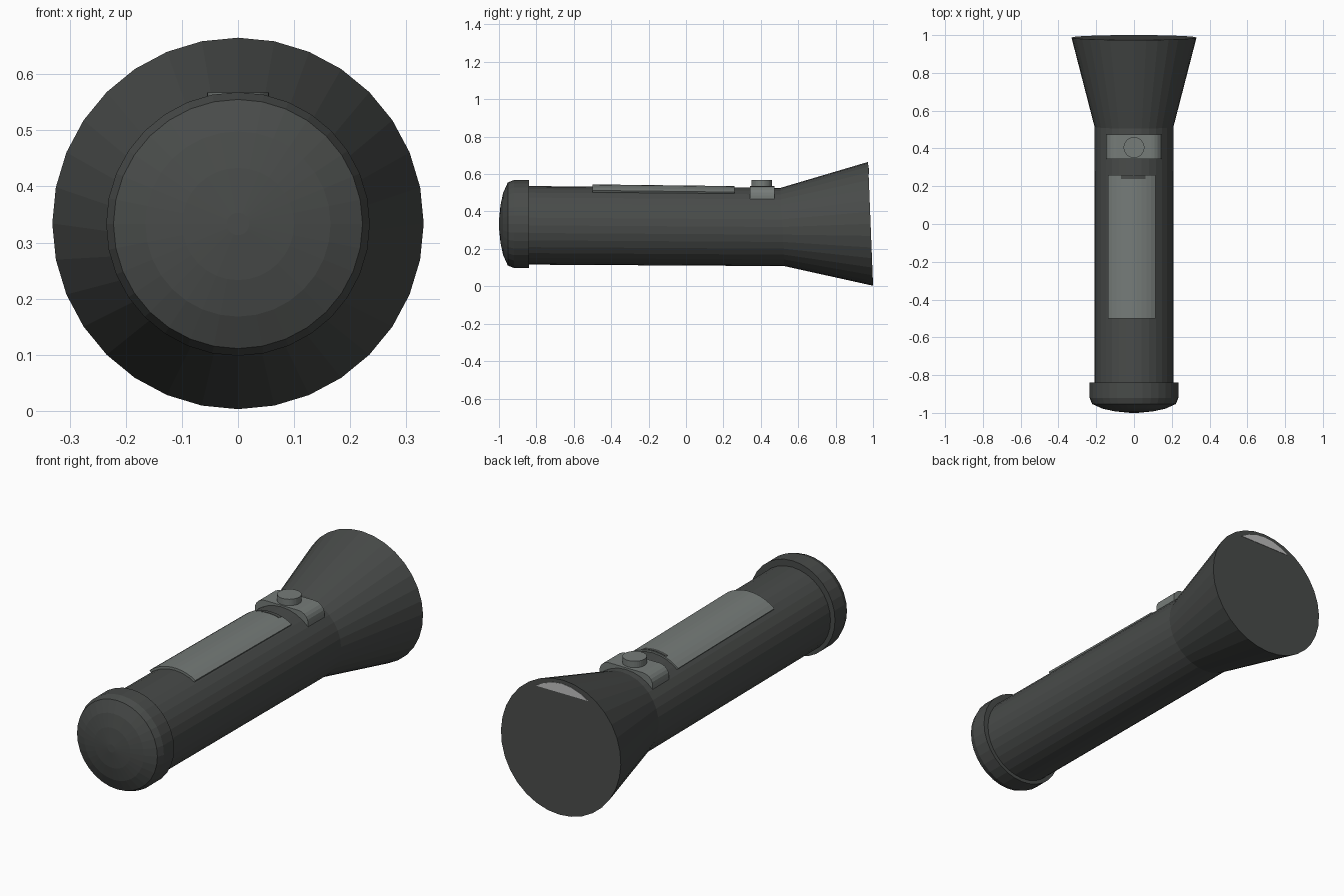
import bpy, bmesh, math
from math import sin, cos, radians, pi

if "Cube" in bpy.data.objects:
    bpy.data.objects.remove(bpy.data.objects["Cube"])

N = 32


def material(name, c):
    m = bpy.data.materials.new(name)
    m.diffuse_color = (*c, 1)
    m.use_nodes = True
    m.node_tree.nodes["Principled BSDF"].inputs["Base Color"].default_value = m.diffuse_color
    return m


DARK = material("dark_casing", (0.065, 0.07, 0.067))
MID = material("grey_trim", (0.18, 0.20, 0.19))
LIGHT = material("bright_reflector", (0.5, 0.5, 0.5))


def finish(name, bm, mat):
    bmesh.ops.recalc_face_normals(bm, faces=bm.faces)
    me = bpy.data.meshes.new(name)
    bm.to_mesh(me)
    bm.free()
    me.materials.append(mat)
    ob = bpy.data.objects.new(name, me)
    bpy.context.collection.objects.link(ob)
    return ob


def loft(name, loops, mat):
    """Skin a closed solid through matching loops of points."""
    bm = bmesh.new()
    rows = [[bm.verts.new(p) for p in loop] for loop in loops]
    for a, b in zip(rows, rows[1:]):
        n = len(a)
        for i in range(n):
            bm.faces.new((a[i], a[(i + 1) % n], b[(i + 1) % n], b[i]))
    bm.faces.new(rows[0])
    bm.faces.new(rows[-1])
    return finish(name, bm, mat)


def ring(y, zc, r, slope=0.0):
    """Circle around the long axis, its top leaning back by slope."""
    return [(r * sin(2 * pi * i / N),
             y - slope * r * cos(2 * pi * i / N),
             zc + r * cos(2 * pi * i / N)) for i in range(N)]


def prism(name, profile, y0, y1, mat, drop=0.0):
    """Extrude an x-z outline along y, sinking by drop at the far end."""
    return loft(name, [[(x, y0, z) for x, z in profile],
                       [(x, y1, z - drop) for x, z in profile]], mat)


def arc_band(zc, r_out, r_in, a0, a1, n=10):
    """Curved strip outline hugging the barrel."""
    angles = [radians(a0 + (a1 - a0) * i / n) for i in range(n + 1)]
    return ([(r_out * sin(a), zc + r_out * cos(a)) for a in angles] +
            [(r_in * sin(a), zc + r_in * cos(a)) for a in reversed(angles)])


# Barrel and flared head
loft("barrel_and_head", [
    ring(-0.88, 0.326, 0.21),
    ring(0.515, 0.317, 0.209, 0.05),
    ring(0.987, 0.334, 0.331, 0.04)], DARK)

# Rounded tail cap
cap = [(-0.84, 0.235), (-0.92, 0.235), (-0.953, 0.222),
       (-0.978, 0.165), (-0.992, 0.10), (-1.0, 0.02)]
loft("tail_cap", [ring(y, 0.333, r) for y, r in cap], DARK)

# Curved grip plate on top and its dark slot
prism("grip_plate", arc_band(0.325, 0.22, 0.195, -39, 31.5), -0.5, 0.26, MID, 0.009)
prism("plate_slot", arc_band(0.317, 0.2205, 0.20, -18, 16), 0.238, 0.256, DARK)

# Switch housing: flat top with rounded shoulders
right = [(0.147, 0.458)] + [
    (0.092 + 0.055 * cos(radians(a)), 0.485 + 0.05 * sin(radians(a)))
    for a in range(0, 91, 18)]
left = [(-x, z) for x, z in reversed(right)]
prism("switch_housing", right + left, 0.343, 0.473, MID)

# Push button
loft("switch_button", [
    [(0.055 * cos(2 * pi * i / N), 0.405 + 0.055 * sin(2 * pi * i / N), z)
     for i in range(N)] for z in (0.52, 0.567)], MID)

# Bright sliver of reflector at the top of the lens face
sliver = [(x / 100, 0.60 + 0.047 * (1 - (x / 14.5) ** 2))
          for x in (-14.5, -10, -5, 0, 5, 10, 14.5)]
loft("reflector_sliver", [
    [(x, 0.987 - 0.04 * (z - 0.334) + d, z) for x, z in sliver]
    for d in (-0.004, 0.002)], LIGHT)
